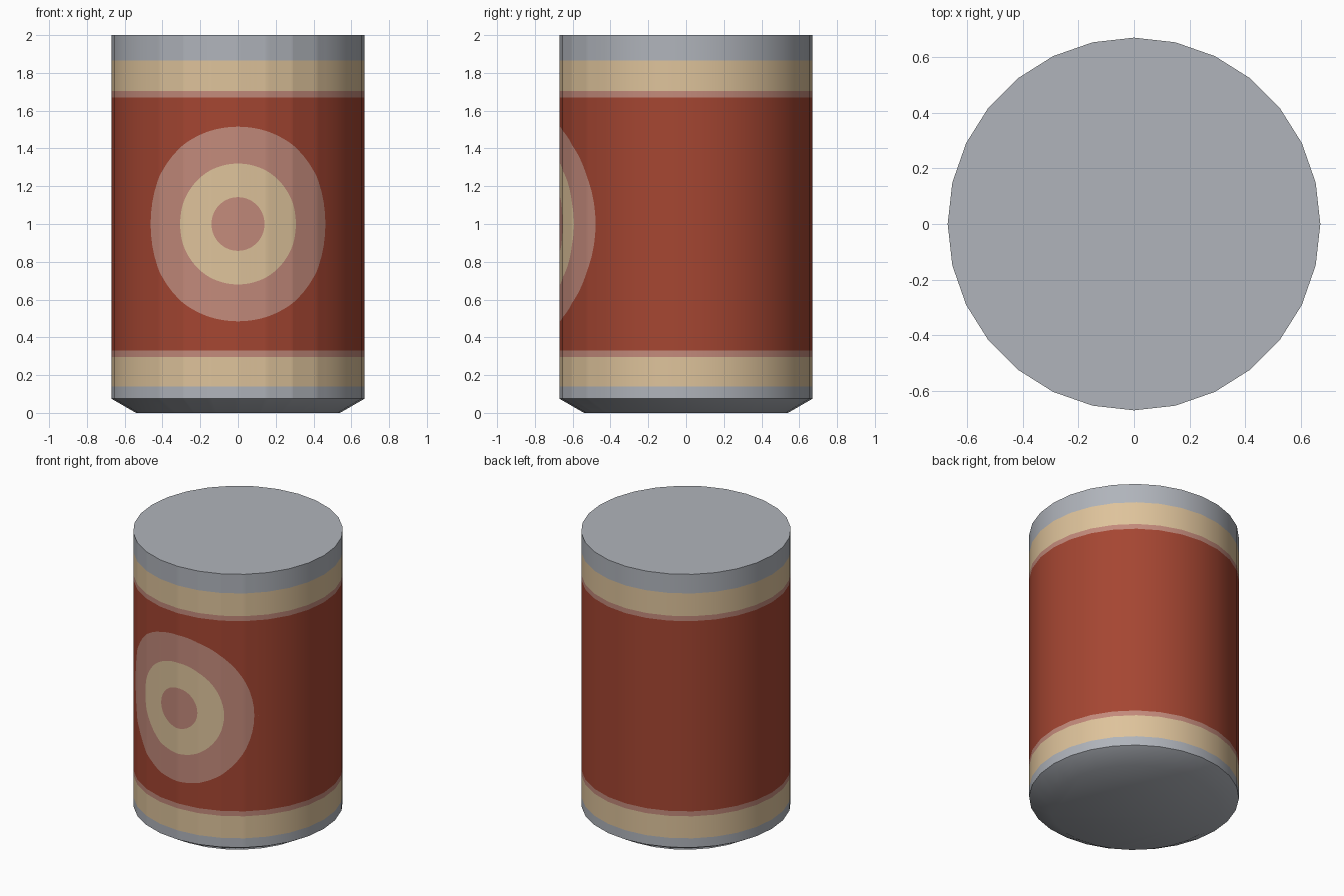
import bpy, bmesh, math

if "Cube" in bpy.data.objects:
    bpy.data.objects.remove(bpy.data.objects["Cube"])

R, FOOT_R, SIDES = 0.67, 0.54, 28
STEP = 2 * math.pi / SIDES
RINGS = (0.515, 0.32, 0.142)      # target radii, measured around the wall
MID = 1.0


def srgb(r, g, b):
    lin = [c / 255 / 12.92 if c < 11 else ((c / 255 + 0.055) / 1.055) ** 2.4 for c in (r, g, b)]
    return (*lin, 1.0)


# Flat colours
COLOURS = [("grey_metal", srgb(176, 180, 187)), ("tan", srgb(222, 195, 155)),
           ("dusty_pink", srgb(195, 138, 123)), ("brick_red", srgb(165, 70, 50))]
GREY, TAN, PINK, RED = range(4)

# Band colours from the foot to the top, with the target bands in the middle
BANDS = [GREY, GREY, TAN, PINK, RED, PINK, TAN, PINK, TAN, PINK, RED, PINK, TAN, GREY]


def heights(theta):
    """Band edges at one angle; the target rings collapse to a point outside their circle."""
    h = [math.sqrt(max(0.0, r * r - (R * theta) ** 2)) for r in RINGS]
    return ([0, 0.075, 0.14, 0.295, 0.33] + [MID - d for d in h]
            + [MID + d for d in reversed(h)] + [1.67, 1.705, 1.865, 2.0])


def wall_point(theta, z):
    """Point on the flat-sided wall; the lowest ring is drawn in to the foot."""
    side = math.floor(theta / STEP + 1e-5)
    t = theta / STEP - side
    a, b = side * STEP, (side + 1) * STEP
    r = FOOT_R if z == 0 else R
    x = r * ((1 - t) * math.sin(a) + t * math.sin(b))
    y = -r * ((1 - t) * math.cos(a) + t * math.cos(b))
    return (round(x, 5), round(y, 5), round(z, 5))


# Wall columns: every side edge plus points around the target circles
angles = {round(k * STEP, 7) for k in range(-SIDES // 2, SIDES // 2 + 1)}
for r in RINGS:
    angles |= {round(r * math.sin(k * math.pi / 28) / R, 7) for k in range(-14, 15)}
angles = sorted(angles)

bm = bmesh.new()
cache = {}


def vert(co):
    if co not in cache:
        cache[co] = bm.verts.new(co)
    return cache[co]


columns = [[vert(wall_point(t, z)) for z in heights(t)] for t in angles]

# Wall and foot chamfer
for a, b in zip(columns, columns[1:]):
    for i, colour in enumerate(BANDS):
        corners = list(dict.fromkeys((a[i], b[i], b[i + 1], a[i + 1])))
        if len(corners) >= 3:
            bm.faces.new(corners).material_index = colour

# Top and bottom caps
bm.faces.new([c[-1] for c in columns[:-1]]).material_index = GREY
bm.faces.new([c[0] for c in reversed(columns[:-1])]).material_index = GREY

mesh = bpy.data.meshes.new("can_body")
bm.to_mesh(mesh)
bm.free()
for name, colour in COLOURS:
    mat = bpy.data.materials.new(name)
    mat.diffuse_color = colour
    mat.use_nodes = True
    mat.node_tree.nodes["Principled BSDF"].inputs["Base Color"].default_value = mat.diffuse_color
    mesh.materials.append(mat)

can = bpy.data.objects.new("can_body", mesh)
bpy.context.collection.objects.link(can)
bpy.context.view_layer.objects.active = can
can.select_set(True)
bpy.ops.object.shade_smooth_by_angle(angle=math.radians(40))
